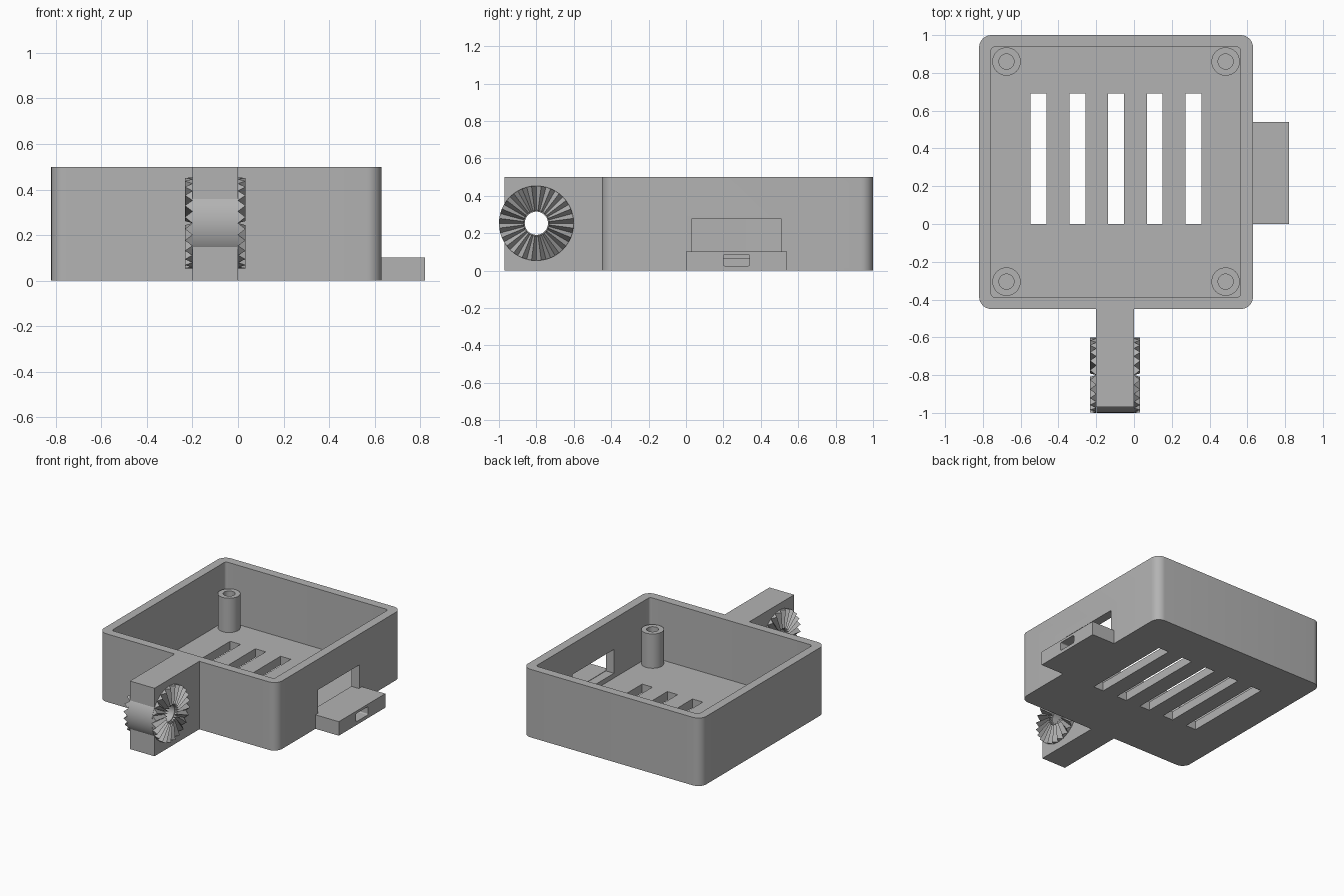
import bpy, bmesh
from math import pi, sin, cos, radians
from mathutils import Matrix

cube = bpy.data.objects.get("Cube")
if cube:
    bpy.data.objects.remove(cube, do_unlink=True)

grey = bpy.data.materials.new("plastic_grey")
grey.use_nodes = True
colour = (0.45, 0.45, 0.45, 1)
grey.diffuse_color = colour
grey.node_tree.nodes["Principled BSDF"].inputs["Base Color"].default_value = colour


def finish(name, bm):
    bmesh.ops.recalc_face_normals(bm, faces=bm.faces)
    mesh = bpy.data.meshes.new(name)
    bm.to_mesh(mesh)
    bm.free()
    mesh.materials.append(grey)
    obj = bpy.data.objects.new(name, mesh)
    bpy.context.collection.objects.link(obj)
    return obj


def box(name, x, y, z, radius=0, axis=2):
    """Block between (min, max) pairs, with edges along one axis rounded."""
    bm = bmesh.new()
    bmesh.ops.create_cube(bm, size=1)
    for v in bm.verts:
        v.co = [a + (b - a) * (c + 0.5) for (a, b), c in zip((x, y, z), v.co)]
    if radius:
        edges = [e for e in bm.edges
                 if abs((e.verts[0].co - e.verts[1].co).normalized()[axis]) > 0.9]
        bmesh.ops.bevel(bm, geom=edges, offset=radius, segments=8,
                        profile=0.5, affect='EDGES')
    return finish(name, bm)


def cylinder(name, centre, radius, depth, along_x=False):
    bm = bmesh.new()
    bmesh.ops.create_cone(bm, cap_ends=True, segments=48, radius1=radius,
                          radius2=radius, depth=depth)
    turn = Matrix.Rotation(pi / 2 if along_x else 0, 4, 'Y')
    bm.transform(Matrix.Translation(centre) @ turn)
    return finish(name, bm)


def combine(obj, others, operation='DIFFERENCE', keep=False):
    """Cut away or merge other solids, then drop them."""
    bpy.context.view_layer.objects.active = obj
    for other in others:
        mod = obj.modifiers.new("solid", 'BOOLEAN')
        mod.operation, mod.solver, mod.object = operation, 'EXACT', other
        bpy.ops.object.modifier_apply(modifier=mod.name)
        if not keep:
            bpy.data.objects.remove(other, do_unlink=True)


def smooth(obj):
    bpy.ops.object.select_all(action='DESELECT')
    obj.select_set(True)
    bpy.context.view_layer.objects.active = obj
    bpy.ops.object.shade_smooth_by_angle(angle=radians(25))


FLOOR = 0.065

# Open tray with vent slots and side window
tray = box("tray", (-0.82, 0.63), (-0.45, 1), (0, 0.5), 0.065)
cuts = [box("cavity", (-0.757, 0.565), (-0.387, 0.937), (FLOOR, 0.6), 0.02)]
for i in range(5):
    x = -0.505 + i * 0.205
    cuts.append(box("vent", (x - 0.042, x + 0.042), (0, 0.69), (-0.1, 0.2)))
cuts.append(box("window", (0.5, 0.7), (0.03, 0.51), (0.1, 0.275)))
combine(tray, cuts)

# Side shelf with a connector slot running into the tray
shelf = box("side_shelf", (0.63, 0.82), (0, 0.54), (0, 0.103))
slot = box("slot", (0.565, 0.9), (0.2, 0.34), (0.025, 0.085), 0.008, axis=0)
combine(tray, [slot], keep=True)
combine(shelf, [slot])
smooth(tray)

# Screw posts in the corners
for side, x in (("right", -0.675), ("left", 0.485)):
    for end, y in (("front", -0.305), ("back", 0.86)):
        post = cylinder(f"post_{end}_{side}", (x, y, 0.19), 0.075, 0.254)
        combine(post, [cylinder("bore", (x, y, 0.25), 0.04, 0.36)])
        smooth(post)

# Mounting arm with a round hub and a pivot hole
PIVOT_Y, PIVOT_Z = -0.8, 0.253
arm = box("mounting_arm", (-0.2, 0), (-0.97, -0.45), (0, 0.5))
combine(arm, [cylinder("hub", (-0.1, PIVOT_Y, PIVOT_Z), 0.2, 0.199, True)], 'UNION')
combine(arm, [cylinder("pivot", (-0.1, PIVOT_Y, PIVOT_Z), 0.062, 0.6, True)])
smooth(arm)


# Radial teeth on both sides of the hub
def tooth_ring(name, base_x, height, count=24, inner=0.068, outer=0.2):
    bm = bmesh.new()

    def vert(step, radius, x):
        a = pi * step / count
        return bm.verts.new((x, PIVOT_Y + radius * cos(a), PIVOT_Z + radius * sin(a)))

    for k in range(count):
        left, peak, right = ([vert(2 * k + s, r, base_x + h) for r in (inner, outer)]
                             for s, h in ((0, 0), (1, height), (2, 0)))
        bm.faces.new((left[0], left[1], peak[1], peak[0]))
        bm.faces.new((peak[0], peak[1], right[1], right[0]))
        bm.faces.new((left[1], right[1], peak[1]))
        bm.faces.new((left[0], peak[0], right[0]))
        bm.faces.new((left[0], right[0], right[1], left[1]))
    return finish(name, bm)


tooth_ring("teeth_left", 0, 0.033)
tooth_ring("teeth_right", -0.2, -0.033)
